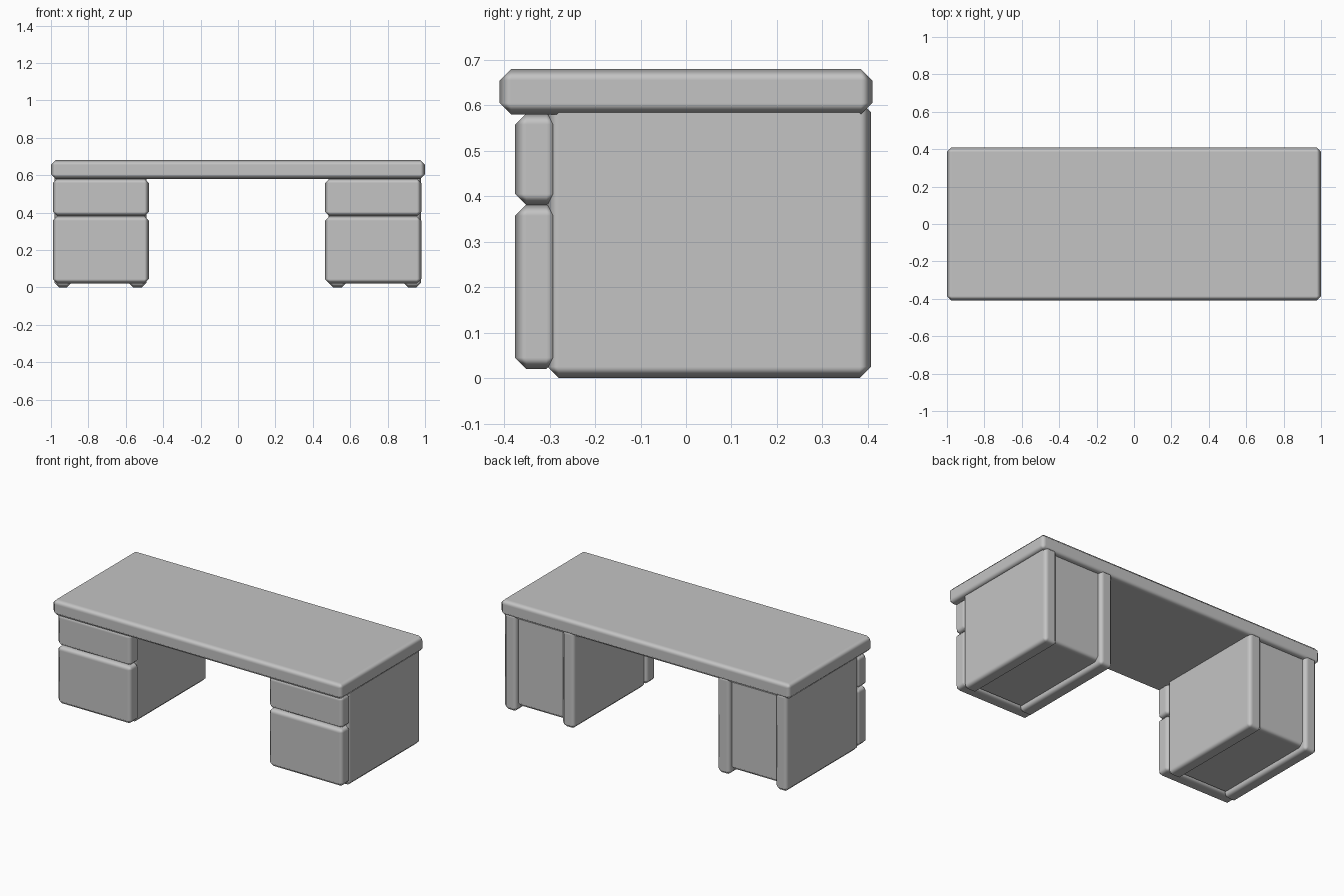
import bpy

cube = bpy.data.objects.get("Cube")
if cube:
    bpy.data.objects.remove(cube, do_unlink=True)

grey = bpy.data.materials.new("plain_grey")
grey.use_nodes = True
colour = (0.55, 0.55, 0.55, 1)
grey.diffuse_color = colour
grey.node_tree.nodes["Principled BSDF"].inputs["Base Color"].default_value = colour


def block(name, x, y, z, chamfer=0.025):
    """Softly shaded box with chamfered edges, given as (low, high) spans."""
    spans = (x, y, z)
    bpy.ops.mesh.primitive_cube_add(size=1, location=[(a + b) / 2 for a, b in spans])
    ob = bpy.context.object
    ob.name = name
    ob.scale = [b - a for a, b in spans]
    bpy.ops.object.transform_apply(location=False, rotation=False, scale=True)
    ob.data.materials.append(grey)
    bpy.ops.object.shade_smooth()
    bevel = ob.modifiers.new("chamfer", "BEVEL")
    bevel.width = chamfer
    bevel.segments = 1
    bevel.harden_normals = True
    return ob


# Desk top
block("desk_top", (-1, 1), (-0.41, 0.41), (0.58, 0.68))

# Two pedestals: each has two side panels, a recessed cabinet and two drawers
pedestals = {
    "right": ((-0.98, -0.89), (-0.585, -0.49), (-0.99, -0.476)),
    "left": ((0.885, 0.979), (0.485, 0.58), (0.465, 0.981)),
}
for side, (outer, inner, front) in pedestals.items():
    for label, span in (("outer", outer), ("inner", inner)):
        block(f"{side}_{label}_panel", span, (-0.305, 0.407), (0, 0.61))
    middle = sorted(outer + inner)[1:3]
    block(f"{side}_cabinet", (middle[0] - 0.03, middle[1] + 0.03),
          (-0.3, 0.382), (0.03, 0.615))
    block(f"{side}_lower_drawer", front, (-0.376, -0.282), (0.02, 0.382))
    block(f"{side}_upper_drawer", front, (-0.376, -0.282), (0.38, 0.583))
